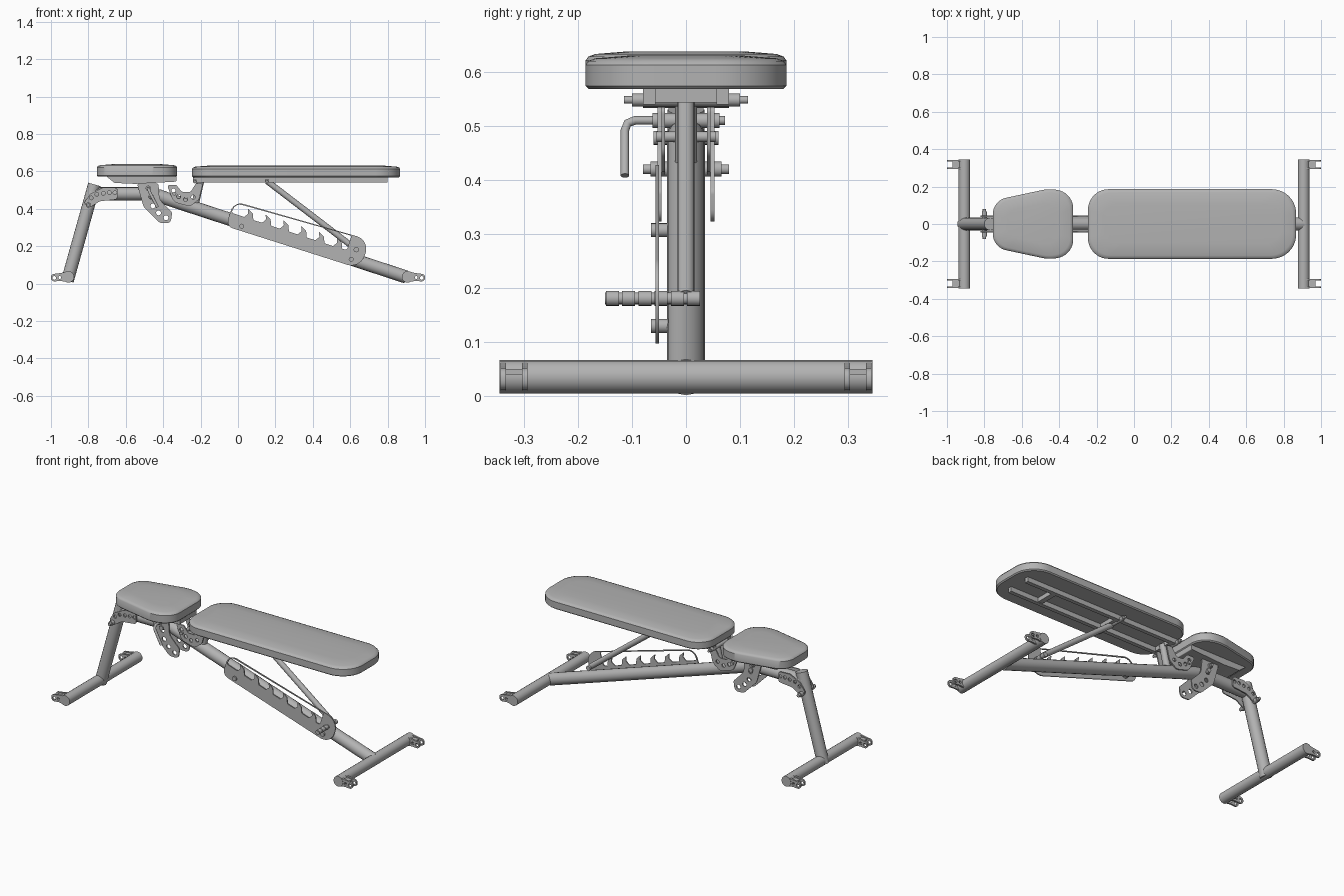
import bpy, bmesh, math
from mathutils import Vector

cube = bpy.data.objects.get("Cube")
if cube:
    bpy.data.objects.remove(cube, do_unlink=True)

grey = bpy.data.materials.new("grey")
grey.use_nodes = True
colour = (0.45, 0.45, 0.45, 1)
grey.diffuse_color = colour
grey.node_tree.nodes["Principled BSDF"].inputs["Base Color"].default_value = colour


def finish(ob, angle=35):
    bpy.ops.object.select_all(action='DESELECT')
    ob.select_set(True)
    bpy.context.view_layer.objects.active = ob
    if ob.type == 'CURVE':
        bpy.ops.object.convert(target='MESH')
        ob = bpy.context.view_layer.objects.active
    ob.data.materials.clear()
    ob.data.materials.append(grey)
    bpy.ops.object.shade_smooth_by_angle(angle=math.radians(angle))
    return ob


def add(name, data):
    ob = bpy.data.objects.new(name, data)
    bpy.context.collection.objects.link(ob)
    return ob


def rounded(corners, steps=6):
    """Polygon of (x, y, radius) corners with each corner turned into an arc."""
    out = []
    for i, (x, y, r) in enumerate(corners):
        p = Vector((x, y))
        a = (Vector(corners[i - 1][:2]) - p).normalized()
        b = (Vector(corners[(i + 1) % len(corners)][:2]) - p).normalized()
        half = a.angle(b) / 2
        c = p + (a + b).normalized() * r / math.sin(half)
        t = r / math.tan(half)
        u, v = (p + a * t - c).normalized(), (p + b * t - c).normalized()
        out += [c + u.slerp(v, k / steps) * r for k in range(steps + 1)]
    return out


def circle(x, y, r, n=16):
    return [(x + r * math.cos(k * math.tau / n), y + r * math.sin(k * math.tau / n)) for k in range(n)]


def spline(cu, pts, cyclic):
    s = cu.splines.new('POLY')
    s.points.add(len(pts) - 1)
    for q, p in zip(s.points, pts):
        q.co = (p[0], p[1], p[2] if len(p) > 2 else 0, 1)
    s.use_cyclic_u = cyclic


def plate(name, outline, y, thick, holes=(), origin=(0, 0), tilt=0):
    """Flat plate in the xz plane, with holes."""
    cu = bpy.data.curves.new(name, 'CURVE')
    cu.dimensions, cu.fill_mode, cu.extrude = '2D', 'BOTH', thick / 2
    for pts in [outline, *holes]:
        spline(cu, pts, True)
    ob = add(name, cu)
    ob.location = (origin[0], y, origin[1])
    ob.rotation_euler = (math.pi / 2, tilt, 0)
    return finish(ob)


def tube(name, pts, r):
    cu = bpy.data.curves.new(name, 'CURVE')
    cu.dimensions, cu.bevel_depth, cu.bevel_resolution = '3D', r, 6
    cu.use_fill_caps = True
    spline(cu, pts, False)
    return finish(add(name, cu))


def cross_rod(name, x, z, y0, y1, r):
    return tube(name, [(x, y0, z), (x, y1, z)], r)


def box(name, lo, hi):
    bm = bmesh.new()
    bmesh.ops.create_cube(bm, size=1)
    for v in bm.verts:
        v.co = [(a + b) / 2 + c * (b - a) for a, b, c in zip(lo, hi, v.co)]
    me = bpy.data.meshes.new(name)
    bm.to_mesh(me)
    bm.free()
    return finish(add(name, me))


def pad(name, corners, z0, z1):
    """Upholstered cushion: the outline lofted through inset layers."""
    pts = rounded(corners, 10)
    xs, ys = [p[0] for p in pts], [p[1] for p in pts]
    cx, hx, hy = (min(xs) + max(xs)) / 2, (max(xs) - min(xs)) / 2, max(ys)
    layers = [(.006, z0), (0, z0 + .006), (0, z1 - .017), (.005, z1 - .01), (.018, z1 - .005), (.08, z1)]
    bm = bmesh.new()
    rings = [[bm.verts.new((cx + (p[0] - cx) * (hx - d) / hx, p[1] * (hy - d) / hy, z)) for p in pts]
             for d, z in layers]
    n = len(pts)
    for a, b in zip(rings, rings[1:]):
        for i in range(n):
            j = (i + 1) % n
            bm.faces.new((a[i], a[j], b[j], b[i]))
    bm.faces.new(rings[0][::-1])
    bm.faces.new(rings[-1])
    bmesh.ops.recalc_face_normals(bm, faces=bm.faces)
    me = bpy.data.meshes.new(name)
    bm.to_mesh(me)
    bm.free()
    return finish(add(name, me))


# Cushions
pad("seat_pad", [(-.755, -.125, .09), (-.45, -.19, .2), (-.325, -.165, .1),
                 (-.325, .165, .1), (-.45, .19, .2), (-.755, .125, .09)], .572, .638)
pad("back_pad", [(-.246, -.186, .11), (.867, -.186, .13), (.867, .186, .13), (-.246, .186, .11)], .568, .63)

# Frame tubes
tube("main_beam", [(.9, 0, .035), (-.36, 0, .447), (-.39, 0, .457), (-.42, 0, .468),
                   (-.46, 0, .477), (-.51, 0, .48), (-.79, 0, .48)], .035)
tube("front_leg", [(-.912, 0, .015), (-.768, 0, .53)], .034)
tube("back_post", [(-.235, 0, .4), (-.198, 0, .56)], .02)

# Floor tubes and feet
for end, sx in (("front", -1), ("rear", 1)):
    cross_rod(end + "_floor_tube", sx * .907, .036, -.345, .345, .031)
    for sy in (-1, 1):
        lug = rounded([(sx * x, z, r) for x, z, r in
                       [(.905, .066, .005), (.95, .056, .03), (1, .05, .018),
                        (1, .01, .018), (.95, .014, .03), (.905, .008, .005)]])
        for y in (.298, .338):
            plate(end + "_foot_lug", lug, sy * y, .01,
                  [circle(sx * .982, .03, .01), circle(sx * .953, .033, .008)])
        xs, ys = sorted((sx * .925, sx * .97)), sorted((sy * .298, sy * .338))
        box(end + "_foot_web", (xs[0], ys[0], .04), (xs[1], ys[1], .05))

# Seat tray
plate("seat_tray", rounded([(-.71, .578, .004), (-.66, .538, .01), (-.55, .533, .02),
                            (-.33, .545, .004), (-.33, .578, .004)]), 0, .16)

# Back pad rails and cross bars
for sy in (-1, 1):
    ys = sorted((sy * .056, sy * .08))
    box("back_rail", (-.24, ys[0], .54), (.8, ys[1], .572))
for x in (-.21, .17, .6):
    box("back_rail_cross", (x - .015, -.06, .543), (x + .015, .06, .57))

# Paired side plates
for sy in (-1, 1):
    plate("seat_adjuster", rounded([(-.54, .535, .01), (-.425, .535, .01), (-.42, .45, .06), (-.352, .38, .015),
                                    (-.36, .322, .025), (-.42, .325, .03), (-.505, .41, .06)]),
          sy * .049, .007, [circle(x, z, .013) for x, z in
                            [(-.385, .352), (-.425, .378), (-.455, .415), (-.465, .465)]])
    plate("back_hinge", rounded([(-.38, .527, .01), (-.345, .436, .05), (-.257, .412, .03), (-.208, .45, .03),
                                 (-.187, .535, .01), (-.225, .535, .01), (-.255, .488, .02), (-.3, .49, .02),
                                 (-.33, .527, .01)]),
          sy * .042, .007, [circle(x, z, .011) for x, z in
                            [(-.345, .498), (-.317, .465), (-.28, .45), (-.24, .462)]])
    plate("leg_adjuster", rounded([(-.825, .43, .015), (-.795, .405, .015), (-.74, .44, .04), (-.645, .45, .015),
                                   (-.645, .512, .015), (-.72, .515, .03), (-.79, .48, .03)]),
          sy * .042, .007, [circle(x, z, .01) for x, z in
                            [(-.785, .458), (-.755, .477), (-.72, .482), (-.688, .486), (-.658, .486)]])

# Bolts and pins
cross_rod("leg_bolt", -.8, .42, -.066, .066, .014)
cross_rod("leg_pin", -.8, .42, -.08, .08, .009)
cross_rod("seat_bolt", -.47, .478, -.06, .06, .013)
cross_rod("hinge_bolt", -.34, .48, -.055, .055, .01)
for x in (-.23, .155):
    cross_rod("back_pivot", x, .548, -.1, .1, .012)
    cross_rod("back_pivot_end", x, .548, -.115, .115, .007)
cross_rod("pin_collar", -.48, .51, -.062, .062, .014)
tube("locking_pin", [(-.48, .072, .51), (-.48, -.095, .51), (-.477, -.108, .505),
                     (-.474, -.113, .492), (-.43, -.113, .408)], .008)

# Support strut with its peg
tube("support_strut", [(.155, 0, .548), (.632, 0, .183)], .016)
cross_rod("support_peg", .632, .181, -.15, .025, .011)
for k in range(6):
    y = -.148 + k * .03
    cross_rod("peg_grip", .632, .181, y, y + .024, .014)

# Toothed rack beside the beam: one plate with a toothed window
window = [(.6, .04, .01), (.6, .118, .01), (-.047, .091, .04), (-.047, .035, .01)]
for k in range(6):
    u = .035 + .1 * k
    window += [(u - .012, .035, .006), (u + .004, .058, .008), (u - .008, .085, .002),
               (u + .026, .068, .014), (u + .04, .035, .006)]
plate("rack_plate", rounded([(-.055, -.042, .04), (.7, -.036, .075), (.7, .127, .07), (-.055, .098, .055)], 10),
      -.053, .006, [rounded(window, 4)], (0, .33), math.atan(.327))
for x, z in ((.02, .307), (.605, .13)):
    cross_rod("rack_bolt", x, z, -.065, -.02, .013)
